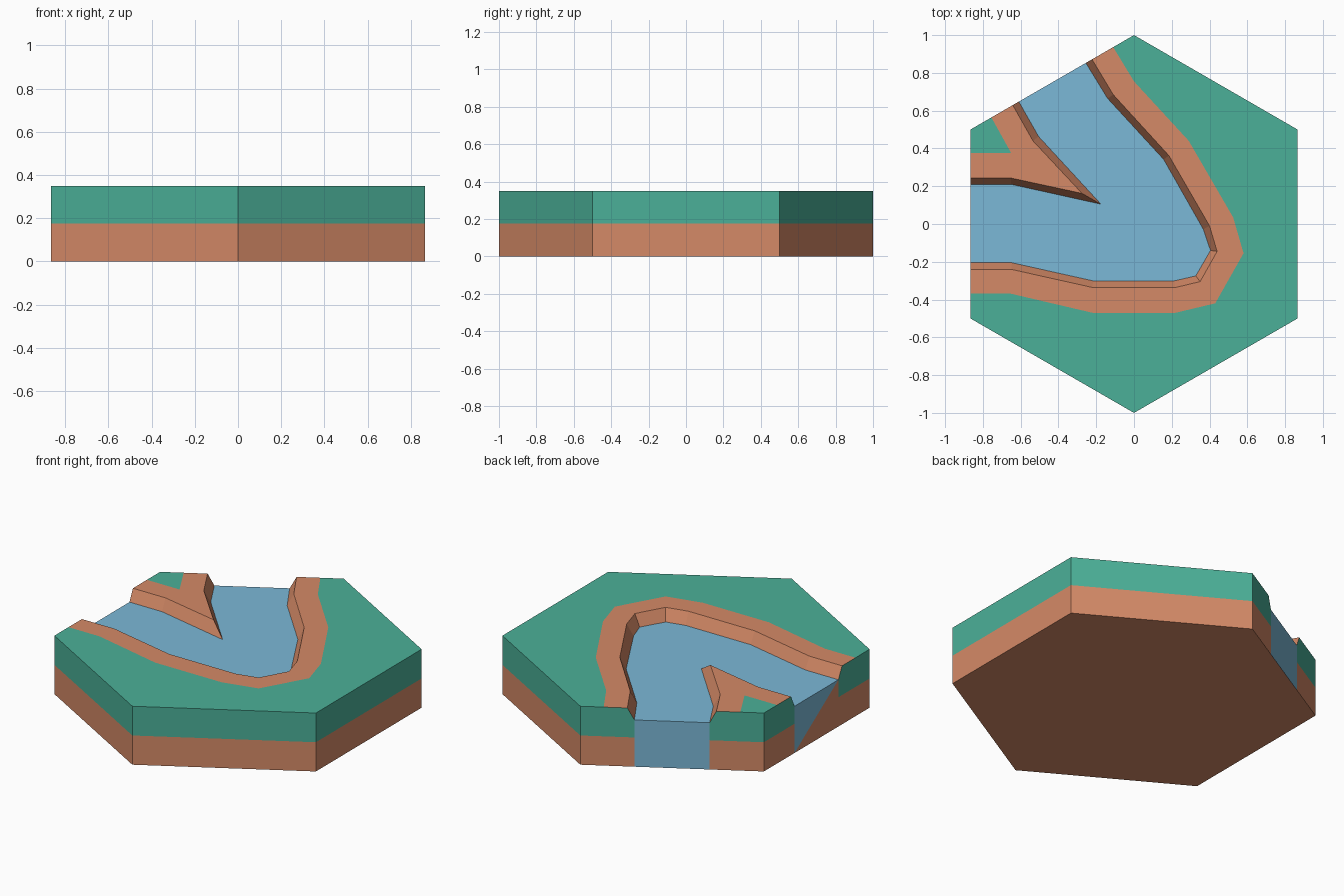
import bpy, bmesh, math
from mathutils import Vector

if "Cube" in bpy.data.objects:
    bpy.data.objects.remove(bpy.data.objects["Cube"])

H = math.sqrt(3) / 2
TOP, MID, WATER = 0.35, 0.175, 0.28


def nw(x):
    """Point on the north-west hexagon edge."""
    return (x, 1 + x / math.sqrt(3))


def material(name, rgb):
    m = bpy.data.materials.new(name)
    lin = [((c / 255 + 0.055) / 1.055) ** 2.4 for c in rgb]
    m.diffuse_color = (*lin, 1)
    m.use_nodes = True
    m.node_tree.nodes["Principled BSDF"].inputs["Base Color"].default_value = m.diffuse_color
    return m


GRASS = material("grass green", (75, 176, 152))
SAND = material("sandy brown", (213, 138, 103))
BLUE = material("river blue", (123, 184, 215))


def build(name, polys, mats, down=False):
    """polys: list of (3D points, material index); faces are turned outward."""
    bm = bmesh.new()
    for pts, mi in polys:
        f = bm.faces.new([bm.verts.new(p) for p in pts])
        f.material_index = mi
        f.normal_update()
        n, c = f.normal, f.calc_center_median()
        out = n.z if abs(n.z) > 0.1 else n.x * c.x + n.y * c.y
        if (out < 0) != down:
            f.normal_flip()
    bmesh.ops.remove_doubles(bm, verts=bm.verts[:], dist=1e-5)
    bmesh.ops.triangulate(bm, faces=[f for f in bm.faces if len(f.verts) > 4])
    me = bpy.data.meshes.new(name)
    bm.to_mesh(me)
    bm.free()
    for m in mats:
        me.materials.append(m)
    ob = bpy.data.objects.new(name, me)
    bpy.context.collection.objects.link(ob)
    return ob


def at(pts, z):
    return [(x, y, z) for x, y in pts]


def strip(a, za, b, zb):
    a, b = at(a, za), at(b, zb)
    return [([a[i], a[i + 1], b[i + 1], b[i]], 0) for i in range(len(a) - 1)]


# River outlines, outer side of the bend (west end to north-west end)
sand_out = [(-H, -.367), (-.66, -.367), (-.22, -.47), (.22, -.47), (.43, -.42),
            (.58, -.155), (.525, .035), (.29, .44), (0, .755), nw(-.11)]
bank_out = [(-H, -.24), (-.65, -.24), (-.22, -.336), (.22, -.336), (.35, -.305),
            (.44, -.145), (.4, -.01), (.185, .362), (-.11, .685), nw(-.222)]
water_out = [(-H, -.205), (-.647, -.205), (-.217, -.301), (.213, -.301), (.327, -.275),
             (.405, -.14), (.367, -.028), (.157, .342), (-.14, .665), nw(-.255)]
# Inner side of the bend
bank_in = [(-H, .243), (-.65, .243), (-.275, .162), (-.535, .44), nw(-.642)]
water_in = [(-H, .21), (-.65, .21), (-.175, .105), (-.505, .463), nw(-.61)]
grass_in = [(-H, .375), (-.65, .375), nw(-.755)]

# Grass: large outer field and the small corner patch
field = sand_out + [(0, 1), (H, .5), (H, -.5), (0, -1), (-H, -.5)]
build("grass", [(at(field, TOP), 0), (at(grass_in + [(-H, .5)], TOP), 0)], [GRASS])

# Flat sand borders
build("sand_border", strip(sand_out, TOP, bank_out, TOP)
      + [(at(bank_in + grass_in[::-1], TOP), 0)], [SAND])

# Sloping river banks
build("river_bank", strip(bank_out, TOP, water_out, WATER)
      + strip(bank_in, TOP, water_in, WATER), [SAND])

# Water surface
build("water", [(at(water_out + water_in[::-1], WATER), 0)], [BLUE])

# Side walls, sand below and grass above, with river ends cut in
rim = [(-H, -.5, TOP), (0, -1, TOP), (H, -.5, TOP), (H, .5, TOP), (0, 1, TOP),
       (*bank_out[-1], TOP), (*water_out[-1], WATER), (*water_in[-1], WATER),
       (*bank_in[-1], TOP), (-H, .5, TOP), (*bank_in[0], TOP),
       (*water_in[0], WATER), (*water_out[0], WATER), (*bank_out[0], TOP)]
walls, ends = [], []
for i, p in enumerate(rim):
    q = rim[(i + 1) % len(rim)]
    p0, q0 = (*p[:2], 0), (*q[:2], 0)
    if p[2] == WATER and q[2] == WATER:
        if abs(p[0] - q[0]) < 1e-4:      # west end is split on the diagonal
            ends += [([p, q, p0], 0), ([q, q0, p0], 1)]
        else:
            ends.append(([p, q, q0, p0], 0))
    else:
        pm, qm = (*p[:2], MID), (*q[:2], MID)
        walls += [([p, q, qm, pm], 0), ([pm, qm, q0, p0], 1)]
build("side_walls", walls, [GRASS, SAND])
build("river_ends", ends, [BLUE, SAND])

# Underside
build("underside", [(at([(0, 1), (H, .5), (H, -.5), (0, -1), (-H, -.5), (-H, .5)], 0), 0)],
      [SAND], down=True)
